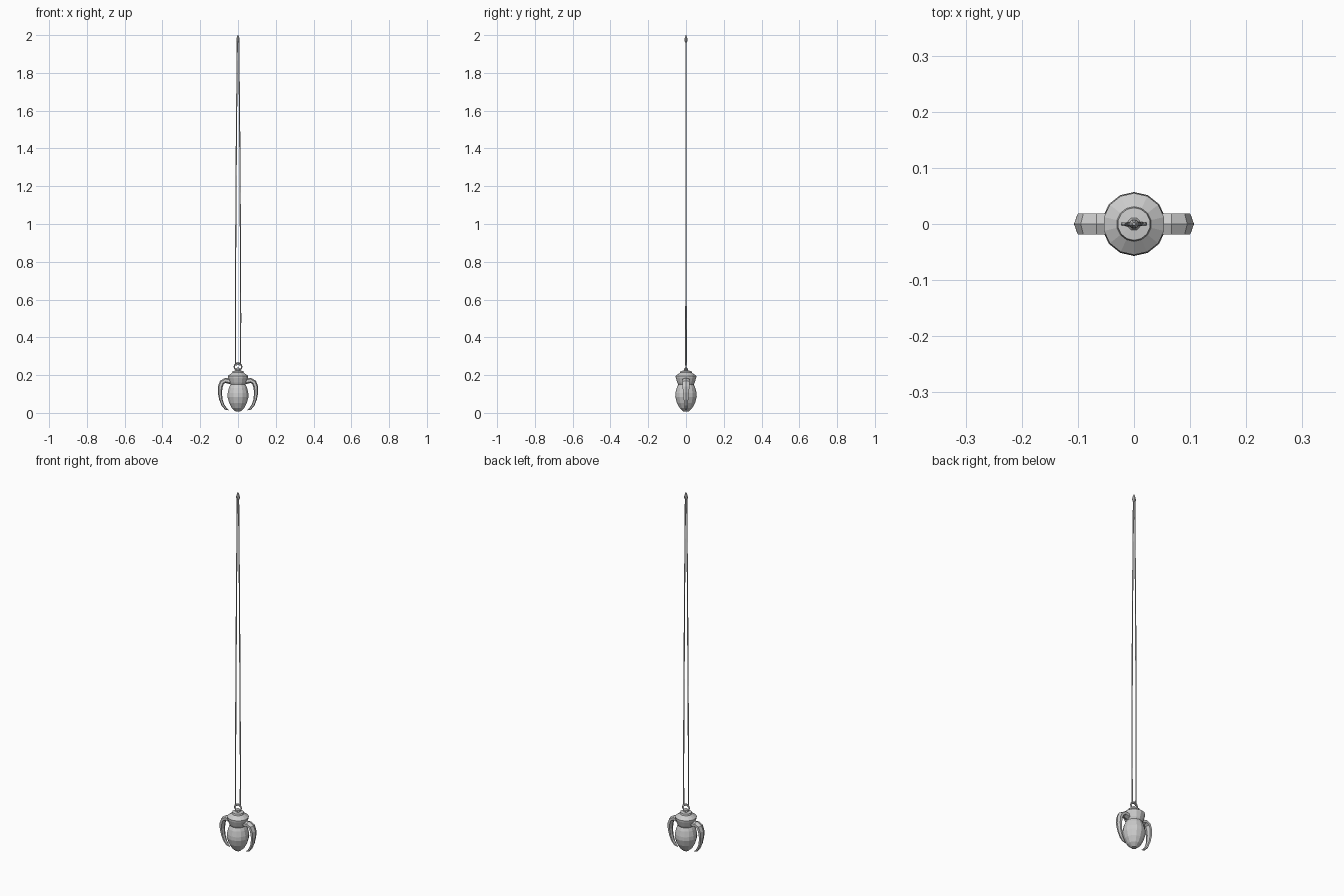
import bpy, bmesh, math
from mathutils import Vector

if "Cube" in bpy.data.objects:
    bpy.data.objects.remove(bpy.data.objects["Cube"])


def finish(name, bm):
    bmesh.ops.recalc_face_normals(bm, faces=bm.faces)
    me = bpy.data.meshes.new(name)
    bm.to_mesh(me)
    bm.free()
    ob = bpy.data.objects.new(name, me)
    bpy.context.collection.objects.link(ob)
    return ob


def skin(bm, rings, closed=False):
    n = len(rings[0])
    pairs = list(zip(rings, rings[1:]))
    if closed:
        pairs.append((rings[-1], rings[0]))
    else:
        bm.faces.new(rings[0])
        bm.faces.new(rings[-1])
    for a, b in pairs:
        for i in range(n):
            j = (i + 1) % n
            bm.faces.new((a[i], a[j], b[j], b[i]))


def lathe(name, profile, sides, squash=1.0):
    bm = bmesh.new()
    rings = []
    for r, z in profile:
        rings.append([bm.verts.new((r * math.cos(2 * math.pi * (i + .5) / sides),
                                    squash * r * math.sin(2 * math.pi * (i + .5) / sides), z))
                      for i in range(sides)])
    skin(bm, rings)
    return finish(name, bm)


def sweep(name, path, sides, closed=False):
    # path rows: x, y, z, half thickness in the xz plane, half width along y
    bm = bmesh.new()
    pts = [Vector(p[:3]) for p in path]
    n, rings = len(pts), []
    for k, p in enumerate(path):
        a = pts[(k - 1) % n] if closed else pts[max(k - 1, 0)]
        b = pts[(k + 1) % n] if closed else pts[min(k + 1, n - 1)]
        t = (b - a).normalized()
        side = Vector((t.z, 0, -t.x)).normalized()
        ring = []
        for i in range(sides):
            u = 2 * math.pi * i / sides
            ring.append(bm.verts.new(pts[k] + side * p[3] * math.cos(u)
                                     + Vector((0, p[4] * math.sin(u), 0))))
        rings.append(ring)
    skin(bm, rings, closed)
    return finish(name, bm)


# egg-shaped body
lathe("body", [(.014, .008), (.033, .025), (.048, .052), (.057, .085), (.056, .105),
               (.049, .133), (.040, .152)], 14)
# flared cap with stepped top
lathe("cap", [(.040, .148), (.046, .160), (.054, .186), (.055, .196),
              (.031, .213), (.029, .222), (.010, .224)], 14)
# stud that holds the ring
lathe("stud", [(.012, .220), (.012, .233), (.006, .239)], 8)

# hanging ring
sweep("ring", [(.020 * math.cos(math.tau * i / 12), 0, .245 + .020 * math.sin(math.tau * i / 12),
                .0035, .0045) for i in range(12)], 6, True)

# pair of curved claws
claw = [(.036, .166, .015, .021), (.066, .172, .014, .022), (.085, .162, .013, .022),
        (.094, .138, .013, .021), (.096, .108, .011, .018), (.091, .072, .009, .014),
        (.080, .042, .008, .011), (.065, .022, .006, .007), (.050, .014, .001, .001)]
for s, label in ((1, "right"), (-1, "left")):
    sweep("claw_" + label, [(s * x, 0, z, t, w) for x, z, t, w in claw], 6)

# two cord strands running from the ring up to the end bead
strand = [(.013, .250), (.014, .50), (.013, .80), (.011, 1.15), (.009, 1.45),
          (.006, 1.75), (.004, 1.98)]
for s, label in ((1, "right"), (-1, "left")):
    sweep("cord_" + label, [(s * x, s * .003 * max(0, 1 - z / .9), z, .0033, .003)
                            for x, z in strand], 5)
# cord passing through the ring
sweep("cord_loop", [(-.013, -.002, .252, .003, .003), (0, 0, .259, .003, .003),
                    (.013, .002, .252, .003, .003)], 5)

# pointed end bead
lathe("end_bead", [(.007, 1.962), (.010, 1.970), (.009, 1.982), (.003, 2.0)], 8, .85)
